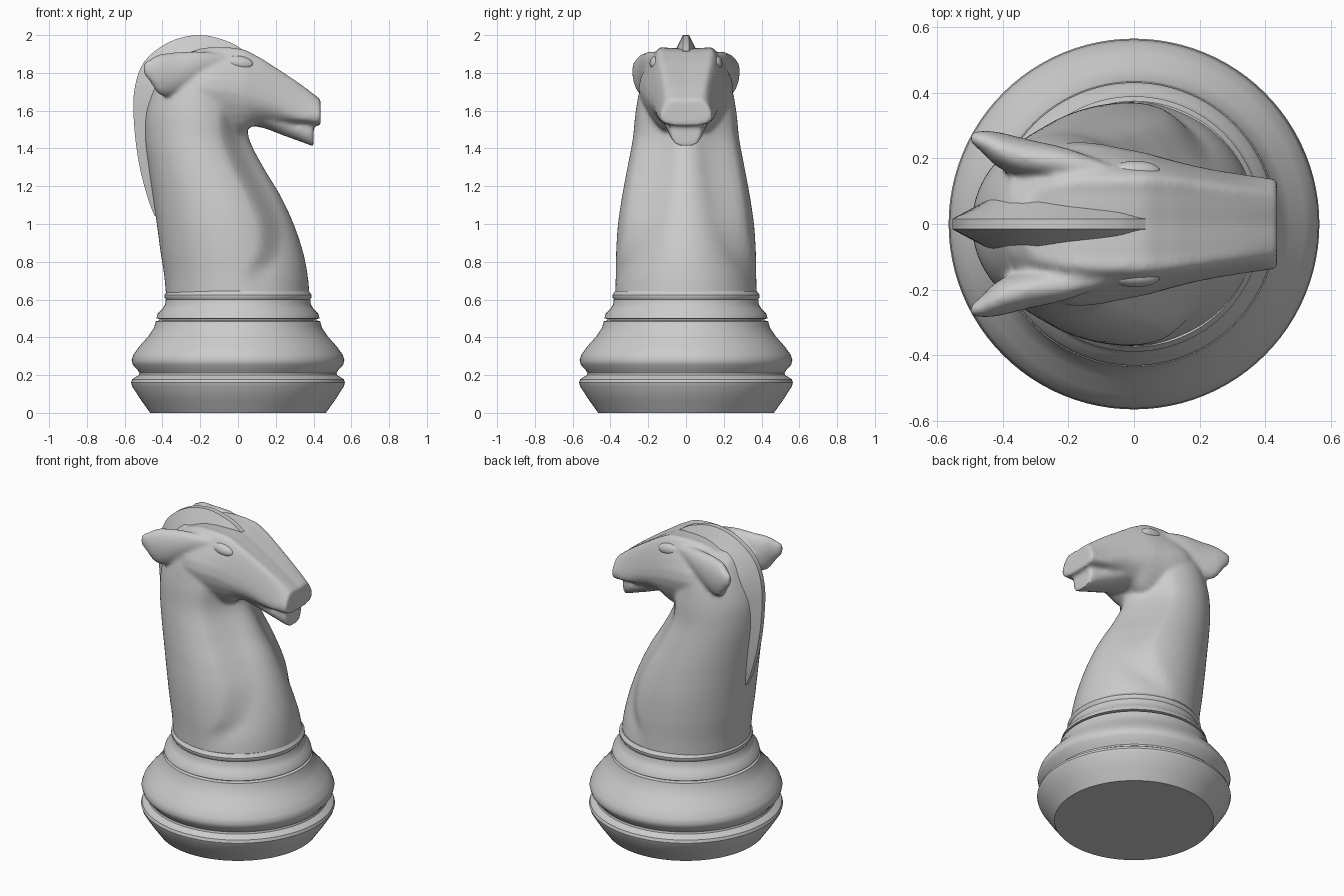
import bpy, bmesh, math
from mathutils import Vector

if "Cube" in bpy.data.objects:
    bpy.data.objects.remove(bpy.data.objects["Cube"])

grey = bpy.data.materials.new("stone_grey")
grey.use_nodes = True
COLOUR = (0.6, 0.6, 0.6, 1)
grey.diffuse_color = COLOUR
grey.node_tree.nodes["Principled BSDF"].inputs["Base Color"].default_value = COLOUR


def finish(name, bm, angle=30):
    bmesh.ops.recalc_face_normals(bm, faces=bm.faces)
    mesh = bpy.data.meshes.new(name)
    bm.to_mesh(mesh)
    bm.free()
    mesh.materials.append(grey)
    ob = bpy.data.objects.new(name, mesh)
    bpy.context.collection.objects.link(ob)
    smooth(ob, angle)
    return ob


def smooth(ob, angle):
    bpy.ops.object.select_all(action="DESELECT")
    ob.select_set(True)
    bpy.context.view_layer.objects.active = ob
    bpy.ops.object.shade_smooth_by_angle(angle=math.radians(angle))


def spline(rows, steps):
    """Catmull-Rom interpolation through rows of numbers."""
    out = []
    last = len(rows) - 1
    for i in range(last):
        a, b = rows[max(i - 1, 0)], rows[i]
        c, d = rows[i + 1], rows[min(i + 2, last)]
        for s in range(steps):
            t = s / steps
            out.append([q + t / 2 * (r - p + t * (2 * p - 5 * q + 4 * r - u + t * (3 * (q - r) + u - p)))
                        for p, q, r, u in zip(a, b, c, d)])
    return out + [rows[-1]]


def loft(bm, rings):
    """Skin closed rings of points and cap both ends."""
    loops = [[bm.verts.new(p) for p in ring] for ring in rings]
    for a, b in zip(loops, loops[1:]):
        for i in range(len(a)):
            j = (i + 1) % len(a)
            bm.faces.new((a[i], a[j], b[j], b[i]))
    bm.faces.new(loops[0])
    bm.faces.new(loops[-1])


def circle(n):
    return [2 * math.pi * i / n for i in range(n)]


# Turned base
profile = [(.465, 0), (.515, .07), (.56, .14), (.566, .16), (.56, .178), (.525, .2), (.522, .212),
           (.53, .225), (.557, .255), (.563, .28), (.553, .31), (.52, .355), (.475, .405), (.445, .45),
           (.435, .485), (.415, .49), (.415, .497), (.432, .5), (.425, .525), (.4, .55), (.386, .575),
           (.382, .6), (.39, .612), (.39, .625), (.375, .645)]
bm = bmesh.new()
loft(bm, [[(r * math.cos(a), r * math.sin(a), z) for a in circle(96)] for r, z in profile])
finish("base", bm, 35)

# Neck: height, back, front, half width, chest narrowing, crease position
bm = bmesh.new()
neck = [(.6, -.38, .38, .375, 0, .1), (.72, -.39, .37, .372, .05, .08), (.85, -.41, .345, .37, .16, .16),
        (1, -.43, .295, .36, .26, .17), (1.15, -.452, .225, .338, .34, .11), (1.3, -.475, .135, .31, .4, .03),
        (1.45, -.493, .06, .282, .4, -.03), (1.6, -.488, .04, .266, .3, -.03), (1.75, -.44, 0, .235, 0, 0),
        (1.84, -.4, -.02, .18, 0, 0), (1.89, -.35, -.08, .12, 0, 0)]
rings = []
for z, back, front, width, pinch, crease in spline(neck, 6):
    ring = []
    for a in circle(64):
        x = (back + front) / 2 + (front - back) / 2 * math.cos(a)
        t = min(max((x - crease + .07) / .14, 0), 1)
        ring.append((x, width * math.sin(a) * (1 - pinch * t * t * (3 - 2 * t)), z))
    rings.append(ring)
loft(bm, rings)

# Head: x, top height, top half width, cheek height, cheek half width, bottom height, bottom half width
head = [(-.38, 1.85, .1, 1.74, .17, 1.6, .1), (-.2, 1.925, .15, 1.72, .25, 1.5, .14),
        (0, 1.925, .155, 1.69, .225, 1.49, .13), (.1, 1.885, .15, 1.66, .2, 1.53, .12),
        (.2, 1.825, .135, 1.63, .175, 1.53, .11), (.33, 1.74, .115, 1.585, .152, 1.53, .12),
        (.437, 1.66, .1, 1.58, .137, 1.52, .11)]
# Lower jaw in the same format
jaw = [(-.05, 1.65, .1, 1.58, .12, 1.5, .07), (.1, 1.6, .11, 1.56, .13, 1.515, .08),
       (.25, 1.56, .09, 1.52, .11, 1.465, .07), (.36, 1.55, .08, 1.48, .09, 1.425, .06),
       (.4, 1.54, .075, 1.48, .08, 1.41, .055)]
for part in (head, jaw):
    rings = []
    for x, zt, wt, zm, wm, zb, wb in spline(part, 6):
        half = spline([(0, zt - .005), (wt * .6, zt), (wt, zt - .015), (wm, zm), (wb, zb + .01), (0, zb)], 4)
        rings.append([(x, y, z) for y, z in half] + [(x, -y, z) for y, z in half[-2:0:-1]])
    loft(bm, rings)

# Ears: x, y, z, half thickness, half height
ear = [(-.08, .165, 1.87, .02, .03), (-.2, .185, 1.84, .045, .075), (-.32, .2, 1.80, .058, .11),
       (-.41, .225, 1.79, .055, .11), (-.46, .25, 1.81, .035, .065), (-.5, .265, 1.825, .015, .03)]
for side in (-1, 1):
    loft(bm, [[(x, side * (y + ry * math.cos(a)), z + rz * math.sin(a)) for a in circle(20)]
              for x, y, z, ry, rz in spline(ear, 4)])

# Fuse neck, head and ears into one carved body
body = finish("horse_body", bm)
remesh = body.modifiers.new("fuse", "REMESH")
remesh.mode = "VOXEL"
remesh.voxel_size = .012
soften = body.modifiers.new("soften", "SMOOTH")
soften.factor = .5
soften.iterations = 6
for modifier in ("fuse", "soften"):
    bpy.ops.object.modifier_apply(modifier=modifier)
smooth(body, 50)

# Mane: outer x and z, inner x and z, half width at the root
mane = [(.035, 1.915, .03, 1.89, .018), (-.05, 1.965, -.05, 1.9, .05), (-.2, 2, -.2, 1.88, .075),
        (-.36, 1.965, -.32, 1.84, .09), (-.495, 1.86, -.4, 1.75, .088), (-.55, 1.7, -.445, 1.65, .075),
        (-.548, 1.5, -.45, 1.5, .065), (-.52, 1.3, -.44, 1.3, .055), (-.475, 1.13, -.42, 1.15, .045),
        (-.44, 1.04, -.4, 1.05, .025)]
bm = bmesh.new()
loft(bm, [[(xo, -.016, zo), (xo, .016, zo), (xi, w, zi), (xi, -w, zi)]
          for xo, zo, xi, zi, w in spline(mane, 6)])
finish("mane", bm)

# Eyes
for side, name in ((-1, "right_eye"), (1, "left_eye")):
    bm = bmesh.new()
    bmesh.ops.create_uvsphere(bm, u_segments=32, v_segments=16, radius=1)
    eye = finish(name, bm)
    eye.scale = (.075, .03, .036)
    eye.rotation_euler = (side * .3, math.radians(8), 0)
    eye.location = Vector((.005, side * .162, 1.855))
